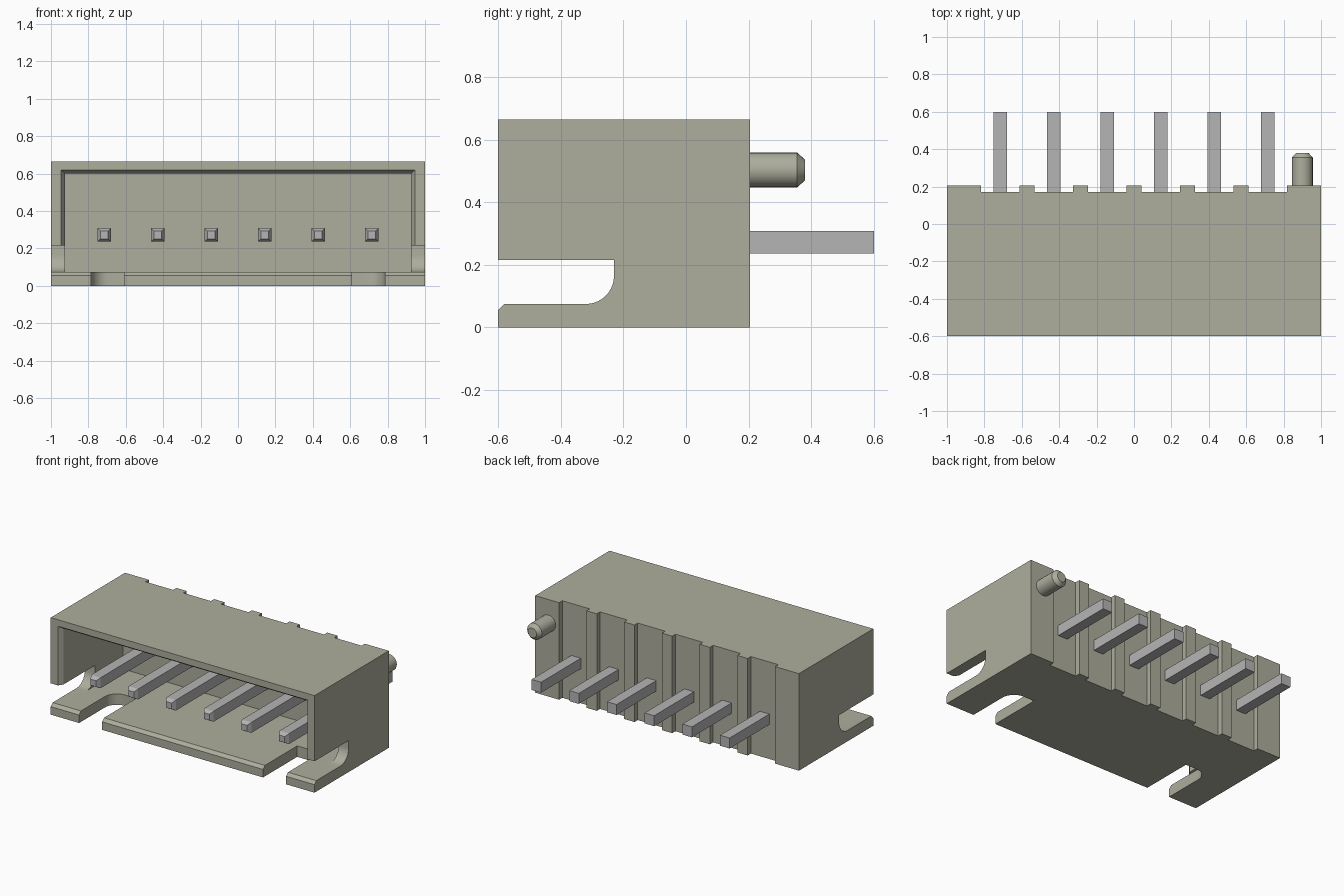
import bpy, bmesh, math
from mathutils import Vector

if "Cube" in bpy.data.objects:
    bpy.data.objects.remove(bpy.data.objects["Cube"])


def material(name, rgb):
    m = bpy.data.materials.new(name)
    m.use_nodes = True
    m.diffuse_color = (*rgb, 1)
    m.node_tree.nodes["Principled BSDF"].inputs["Base Color"].default_value = (*rgb, 1)
    return m


BEIGE = material("beige plastic", (0.42, 0.42, 0.34))
METAL = material("grey metal", (0.46, 0.46, 0.46))


def make_object(name, bm, mat):
    bmesh.ops.recalc_face_normals(bm, faces=bm.faces)
    mesh = bpy.data.meshes.new(name)
    bm.to_mesh(mesh)
    bm.free()
    mesh.materials.append(mat)
    ob = bpy.data.objects.new(name, mesh)
    bpy.context.collection.objects.link(ob)
    return ob


def prism(name, points, offset, mat=BEIGE):
    """Extrude a closed outline along an offset."""
    bm = bmesh.new()
    face = bm.faces.new([bm.verts.new(p) for p in points])
    new = bmesh.ops.extrude_face_region(bm, geom=[face])["geom"]
    bmesh.ops.translate(bm, vec=Vector(offset),
                        verts=[v for v in new if isinstance(v, bmesh.types.BMVert)])
    return make_object(name, bm, mat)


def loft(name, rings, mat):
    """Join rings of equal length and cap both ends."""
    bm = bmesh.new()
    rows = [[bm.verts.new(p) for p in ring] for ring in rings]
    n = len(rows[0])
    for a, b in zip(rows, rows[1:]):
        for i in range(n):
            bm.faces.new((a[i], a[(i + 1) % n], b[(i + 1) % n], b[i]))
    bm.faces.new(rows[0])
    bm.faces.new(rows[-1])
    return make_object(name, bm, mat)


def rect(x0, x1, z0, z1, y):
    return [(x0, y, z0), (x1, y, z0), (x1, y, z1), (x0, y, z1)]


def arc(cx, cy, r, a0, a1, n=10):
    angles = [math.radians(a0 + (a1 - a0) * i / n) for i in range(n + 1)]
    return [(cx + r * math.cos(a), cy + r * math.sin(a)) for a in angles]


def smooth(ob):
    bpy.ops.object.select_all(action='DESELECT')
    ob.select_set(True)
    bpy.context.view_layer.objects.active = ob
    bpy.ops.object.shade_smooth_by_angle(angle=math.radians(30))


# Housing: side outline with the rounded slot, extruded across the width
side = [(-0.6, 0), (0.205, 0), (0.205, 0.665), (-0.6, 0.665), (-0.6, 0.215), (-0.23, 0.215)]
side += arc(-0.32, 0.165, 0.09, 0, -90) + [(-0.58, 0.075), (-0.6, 0.055)]
housing = prism("housing", [(-1, y, z) for y, z in side], (2, 0, 0))

# Cavity with a chamfered mouth
cutters = [loft("cavity_cutter", [
    rect(-0.959, 0.959, 0.075, 0.634, -0.62),
    rect(-0.925, 0.925, 0.075, 0.60, -0.57),
    rect(-0.925, 0.925, 0.075, 0.60, 0.075)], BEIGE)]

# Floor notches, rounded at the outer corner
notch = [(0.61, -0.7), (0.785, -0.7)] + arc(0.695, -0.32, 0.09, 0, 90) + [(0.61, -0.23)]
for s in (-1, 1):
    cutters.append(prism("notch_cutter", [(s * x, y, -0.1) for x, y in notch], (0, 0, 0.25)))

# Back grooves, one behind each pin
PINS = [-0.715 + 0.286 * i for i in range(6)]
for x in PINS:
    cutters.append(prism("groove_cutter", rect(x - 0.104, x + 0.104, -0.1, 0.8, 0.17), (0, 0.1, 0)))

bpy.context.view_layer.objects.active = housing
for cutter in cutters:
    cutter.hide_render = True
    mod = housing.modifiers.new("cut", 'BOOLEAN')
    mod.operation, mod.solver, mod.object = 'DIFFERENCE', 'EXACT', cutter
    bpy.ops.object.modifier_apply(modifier=mod.name)
    bpy.data.objects.remove(cutter)
smooth(housing)

# Contact pins with tapered front tips
for i, x in enumerate(PINS):
    rings = [rect(x - h, x + h, 0.272 - h, 0.272 + h, y)
             for h, y in ((0.021, -0.545), (0.036, -0.52), (0.036, 0.6))]
    loft(f"pin_{i + 1}", rings, METAL)

# Locating peg with a chamfered end
peg = loft("locating_peg", [[(0.9 + x, y, 0.503 + z) for x, z in arc(0, 0, r, 0, 345, 23)]
           for r, y in ((0.056, 0.19), (0.056, 0.355), (0.033, 0.38))], BEIGE)
smooth(peg)
